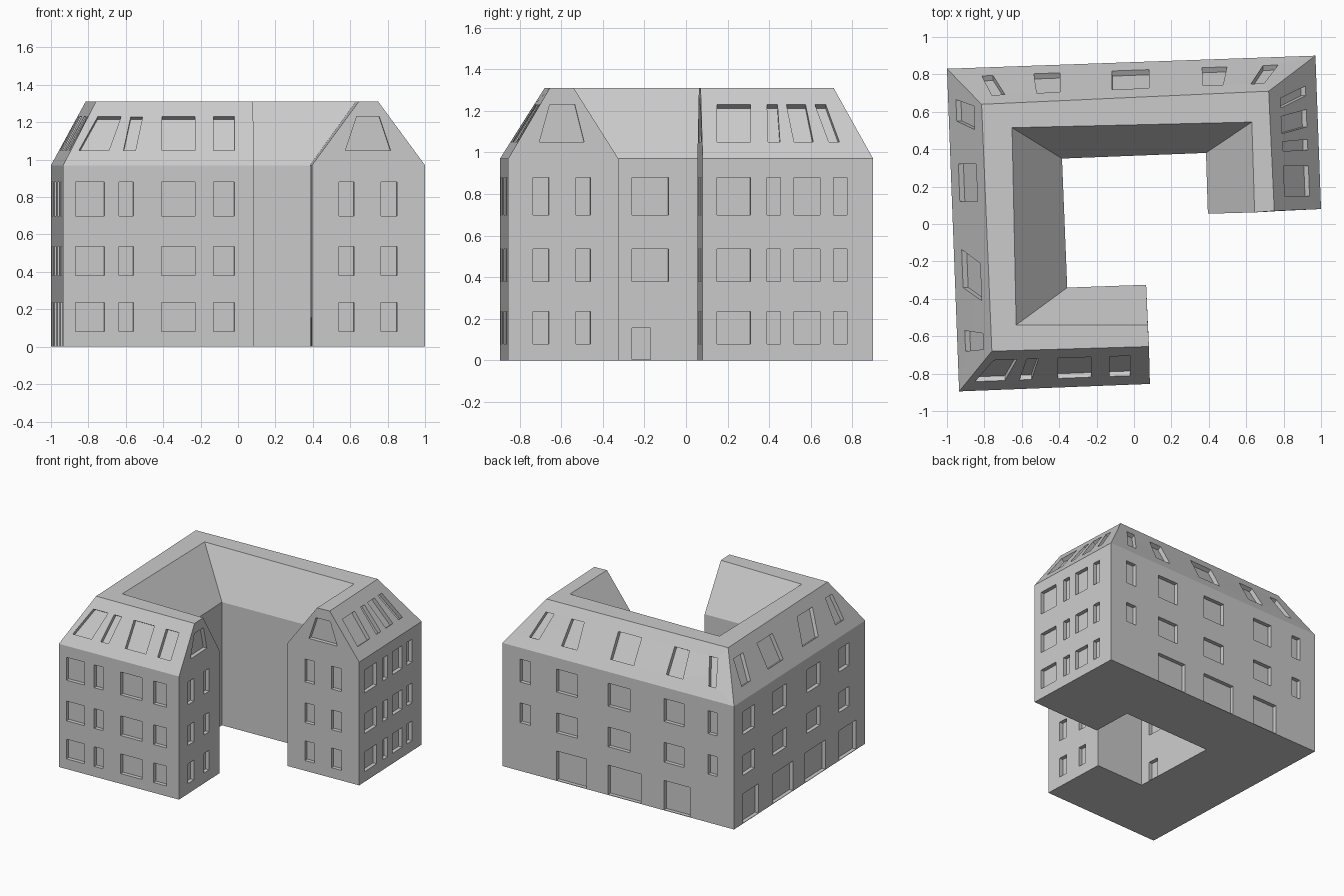
import bpy, bmesh
from mathutils import Vector

if "Cube" in bpy.data.objects:
    bpy.data.objects.remove(bpy.data.objects["Cube"])

EAVE, TOP, DEPTH = 0.97, 1.31, 0.03

# Footprint corners, clockwise, and the roof-edge point above each one
foot = dict(A=(-1, .83), B=(.97, .90), C=(1, .08), D=(.395, .055), E=(.385, .38),
            F=(-.385, .35), G=(-.357, -.34), H=(.065, -.325), I=(.085, -.855), J=(-.935, -.895))
ridge = dict(A=(-.815, .64), B=(.72, .71), C=(.75, .07), D=(.645, .062), E=(.63, .545),
             F=(-.652, .515), G=(-.63, -.54), H=(.074, -.54), I=(.08, -.655), J=(-.76, -.68))
names = "ABCDEFGHIJ"


def new_object(name, bm):
    bmesh.ops.recalc_face_normals(bm, faces=bm.faces)
    mesh = bpy.data.meshes.new(name)
    bm.to_mesh(mesh)
    bm.free()
    ob = bpy.data.objects.new(name, mesh)
    bpy.context.collection.objects.link(ob)
    return ob


# Building shell: walls, sloped roof and flat roof strip
bm = bmesh.new()
rings = [{k: bm.verts.new((*pts[k], z)) for k in names}
         for pts, z in ((foot, 0), (foot, EAVE), (ridge, TOP))]
for lo, hi in zip(rings, rings[1:]):
    for p, q in zip(names, names[1:] + names[0]):
        bm.faces.new((lo[p], lo[q], hi[q], hi[p]))
for ring in (rings[0], rings[2]):
    for quad in ("CDEB", "BEFA", "AFGJ", "JGHI"):
        bm.faces.new([ring[k] for k in quad])
building = new_object("building", bm)

# Window cutters
cut = bmesh.new()


def opening(side, axis, z0, z1, low, high=None, roof=False):
    """Cut a recess in a wall or roof face; low/high are its extents along the axis."""
    p, q = side

    def point(s, z):
        v = (z - EAVE) / (TOP - EAVE) if roof else 0
        a = Vector(foot[p]).lerp(Vector(ridge[p]), v)
        b = Vector(foot[q]).lerp(Vector(ridge[q]), v)
        return a.lerp(b, (s - a[axis]) / (b[axis] - a[axis])).to_3d() + Vector((0, 0, z))

    high = high or low
    quad = [point(low[0], z0), point(low[1], z0), point(high[1], z1), point(high[0], z1)]
    along = point(Vector(foot[q])[axis], z0) - point(Vector(foot[p])[axis], z0)
    up = quad[3] + quad[2] - quad[0] - quad[1]
    n = up.cross(along).normalized()
    front = [cut.verts.new(c + n * 0.02) for c in quad]
    back = [cut.verts.new(c - n * DEPTH) for c in quad]
    cut.faces.new(front)
    cut.faces.new(back[::-1])
    for i in range(4):
        j = (i + 1) % 4
        cut.faces.new((front[i], back[i], back[j], front[j]))


ROWS = [(.08, .235), (.38, .535), (.70, .88)]
X, Y = 0, 1


def windows(side, axis, columns, rows=ROWS):
    for c in columns:
        for z0, z1 in rows:
            opening(side, axis, z0, z1, c)


def doors(side, axis, columns, height):
    for c in columns:
        opening(side, axis, .004, height, c)


def roof_windows(side, axis, shapes):
    for a, b, c, d in shapes:
        opening(side, axis, 1.05, 1.23, (a, b), (c, d), True)


# Street front of the south wing
windows("IJ", X, [(-.87, -.715), (-.635, -.56), (-.41, -.23), (-.13, -.02)])
roof_windows("IJ", X, [(-.85, -.69, -.75, -.625), (-.612, -.548, -.573, -.51),
                       (-.405, -.23, -.405, -.23), (-.13, -.02, -.13, -.02)])
# East side
windows("BC", Y, [(.15, .31), (.39, .455), (.52, .645), (.71, .775)])
roof_windows("BC", Y, [(.15, .31, .15, .31), (.395, .452, .39, .44),
                       (.52, .612, .483, .575), (.687, .738, .62, .672)])
# Back
windows("AB", X, [(.73, .82), (.33, .51), (-.117, .07), (-.575, -.405), (-.856, -.78)], ROWS[1:])
doors("AB", X, [(.255, .51), (-.21, .07), (-.625, -.405)], .235)
roof_windows("AB", X, [(-.813, -.754, -.76, -.69), (-.535, -.395, -.52, -.395),
                       (-.117, .08, -.117, .08), (.364, .497, .37, .476), (.69, .77, .625, .695)])
# West side
windows("JA", Y, [(.56, .71), (.14, .32), (-.30, -.13), (-.68, -.55)], ROWS[1:])
doors("JA", Y, [(.51, .71), (.055, .32), (-.37, -.10), (-.775, -.55)], .235)
roof_windows("JA", Y, [(.55, .665, .505, .63), (.12, .32, .12, .32),
                       (-.34, -.136, -.41, -.21), (-.68, -.57, -.67, -.585)])
# Gable ends
windows("HI", Y, [(-.735, -.66), (-.53, -.46)])
roof_windows("HI", Y, [(-.705, -.49, -.655, -.535)])
windows("CD", X, [(.54, .62), (.765, .85)])
roof_windows("CD", X, [(.575, .815, .635, .755)])
# Courtyard
windows("FG", Y, [(-.26, -.085)], ROWS[1:])
doors("FG", Y, [(-.26, -.17)], .155)
doors("DE", Y, [(.15, .24)], .155)

cutter = new_object("window_cutter", cut)
cutter.hide_render = True

# Carve the openings, then drop the cutter
mod = building.modifiers.new("openings", "BOOLEAN")
mod.operation, mod.solver, mod.object = "DIFFERENCE", "EXACT", cutter
bpy.context.view_layer.objects.active = building
bpy.ops.object.modifier_apply(modifier=mod.name)
bpy.data.objects.remove(cutter)
